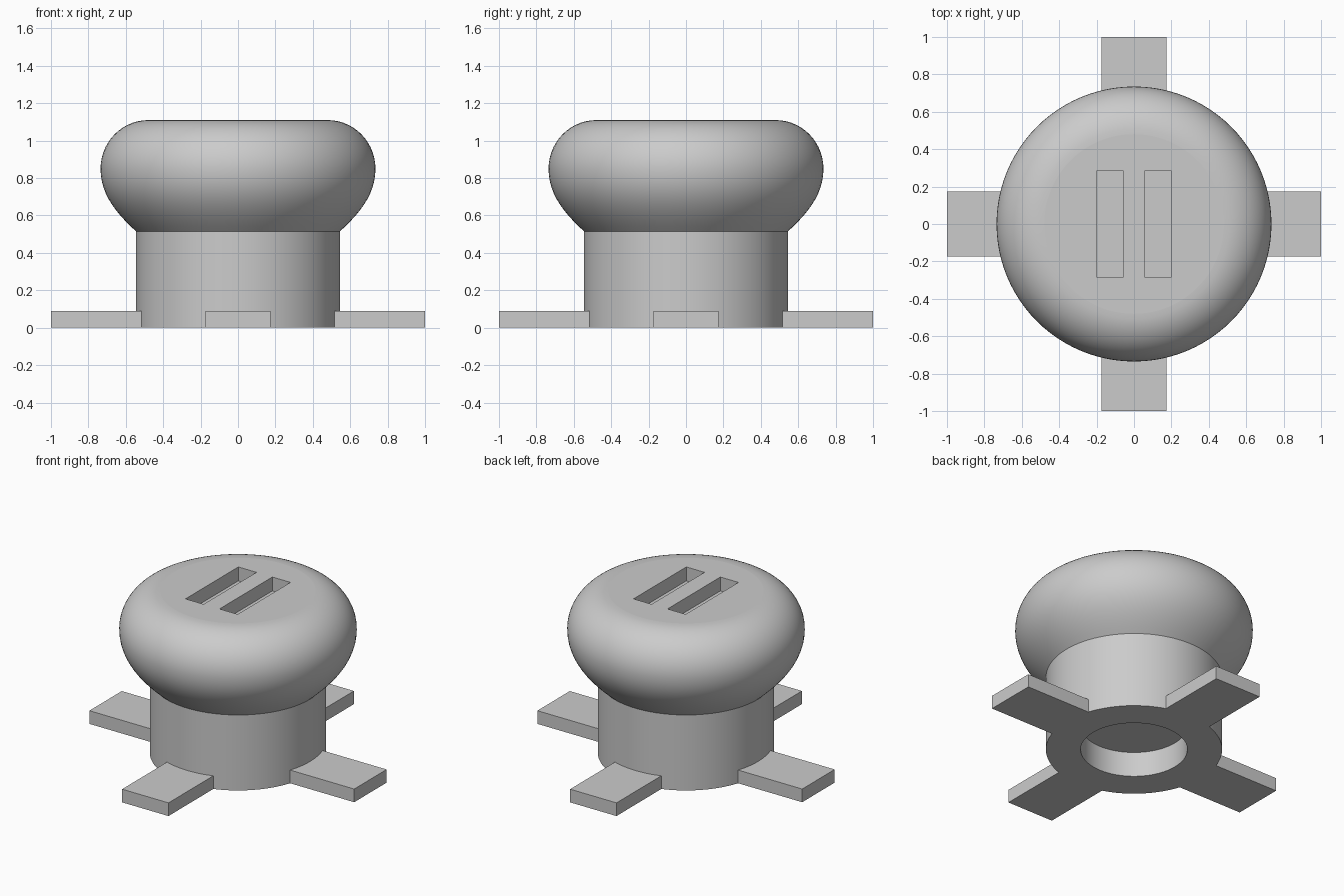
import bpy, bmesh, math
from mathutils import Vector, geometry

if "Cube" in bpy.data.objects:
    bpy.data.objects.remove(bpy.data.objects["Cube"])

grey = bpy.data.materials.new("plain_grey")
grey.diffuse_color = (0.6, 0.6, 0.6, 1)
grey.use_nodes = True
grey.node_tree.nodes["Principled BSDF"].inputs["Base Color"].default_value = grey.diffuse_color


def make(name, bm):
    bmesh.ops.recalc_face_normals(bm, faces=bm.faces[:])
    me = bpy.data.meshes.new(name)
    bm.to_mesh(me)
    bm.free()
    me.materials.append(grey)
    ob = bpy.data.objects.new(name, me)
    bpy.context.collection.objects.link(ob)
    return ob


def lathe(name, profile, steps=96):
    """Closed solid of revolution; profile ends become flat discs."""
    bm = bmesh.new()
    rings = [[bm.verts.new((r * math.cos(2 * math.pi * i / steps),
                            r * math.sin(2 * math.pi * i / steps), z))
              for i in range(steps)] for r, z in profile]
    for a, b in zip(rings, rings[1:]):
        for i in range(steps):
            j = (i + 1) % steps
            bm.faces.new((a[i], a[j], b[j], b[i]))
    bm.faces.new(rings[0])
    bm.faces.new(rings[-1])
    return make(name, bm)


def box(name, x0, x1, y0, y1, z0, z1):
    bm = bmesh.new()
    bmesh.ops.create_cube(bm, size=1)
    for v in bm.verts:
        v.co = ((x0 + x1) / 2 + v.co.x * (x1 - x0),
                (y0 + y1) / 2 + v.co.y * (y1 - y0),
                (z0 + z1) / 2 + v.co.z * (z1 - z0))
    return make(name, bm)


def smooth(ob, angle):
    bpy.ops.object.select_all(action='DESELECT')
    ob.select_set(True)
    bpy.context.view_layer.objects.active = ob
    bpy.ops.object.shade_smooth_by_angle(angle=math.radians(angle))
    for p in ob.data.polygons:          # level faces stay flat
        if abs(p.normal.z) > 0.999:
            p.use_smooth = False


# Knob: blind bore, straight stem, flared cushion cap, in one turned profile
flare = [(p.x, p.y) for p in geometry.interpolate_bezier(
    Vector((0.545, 0.515)), Vector((0.66, 0.62)),
    Vector((0.735, 0.72)), Vector((0.735, 0.85)), 12)]
crown = [(0.48 + 0.255 * math.cos(t), 0.85 + 0.26 * math.sin(t))
         for t in (math.pi / 2 * k / 14 for k in range(1, 15))]
knob = lathe("knob", [(0.33, 0.17), (0.33, 0), (0.545, 0)] + flare + crown)

# Two slots cut into the top
for side in (-1, 1):
    x0, x1 = sorted((side * 0.06, side * 0.197))
    cutter = box("slot_cutter", x0, x1, -0.285, 0.285, 1.015, 1.3)
    mod = knob.modifiers.new("slot", 'BOOLEAN')
    mod.operation, mod.solver, mod.object = 'DIFFERENCE', 'EXACT', cutter
    bpy.context.view_layer.objects.active = knob
    bpy.ops.object.modifier_apply(modifier=mod.name)
    bpy.data.objects.remove(cutter)
smooth(knob, 30)

# Four flat feet in a cross
for k, label in enumerate(("right", "back", "left", "front")):
    foot = box("foot_" + label, 0.49, 1.0, -0.175, 0.175, 0, 0.09)
    foot.rotation_euler.z = k * math.pi / 2
